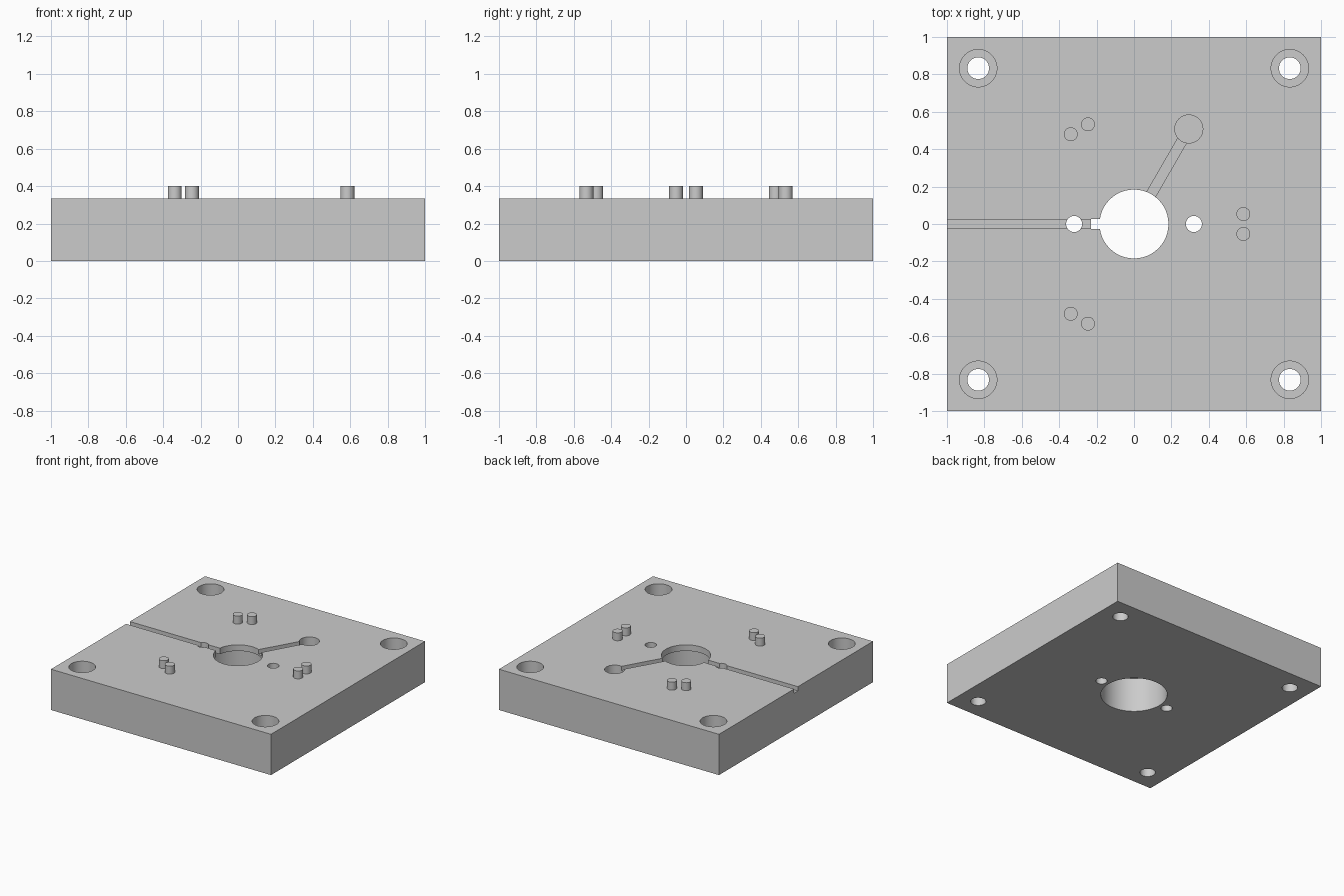
import bpy
from math import radians, cos, sin

TOP = 0.335

cube = bpy.data.objects.get("Cube")
if cube:
    bpy.data.objects.remove(cube, do_unlink=True)

grey = bpy.data.materials.new("machined grey")
grey.use_nodes = True
colour = (0.6, 0.6, 0.6, 1)
grey.diffuse_color = colour
grey.node_tree.nodes["Principled BSDF"].inputs["Base Color"].default_value = colour


def box(name, centre, size, turn=0):
    bpy.ops.mesh.primitive_cube_add(size=1, location=centre, rotation=(0, 0, turn))
    ob = bpy.context.object
    ob.name = name
    ob.scale = size
    return ob


def cylinder(name, x, y, radius, low, high, sides=48):
    bpy.ops.mesh.primitive_cylinder_add(
        vertices=sides, radius=radius, depth=high - low, location=(x, y, (low + high) / 2))
    ob = bpy.context.object
    ob.name = name
    return ob


def smooth(ob):
    bpy.ops.object.select_all(action='DESELECT')
    ob.select_set(True)
    bpy.context.view_layer.objects.active = ob
    bpy.ops.object.shade_smooth_by_angle(angle=radians(30))


# Square base plate
plate = box("base_plate", (0, 0, TOP / 2), (2, 2, TOP))
bpy.ops.object.transform_apply(location=True, rotation=True, scale=True)
plate.data.materials.append(grey)

above, below = TOP + 0.1, -0.1
cutters = []

# Stepped central bore, wider below a thin lip
cutters.append(cylinder("bore_cutter", 0, 0, 0.184, below, above, 96))
cutters.append(cylinder("wide_bore_cutter", 0, 0, 0.25, below, TOP - 0.05, 96))

# Counterbored corner screw holes
for sx in (-1, 1):
    for sy in (-1, 1):
        x, y = sx * 0.833, sy * 0.833
        cutters.append(cylinder("screw_hole_cutter", x, y, 0.058, below, above))
        cutters.append(cylinder("counterbore_cutter", x, y, 0.1, TOP - 0.117, above))

# Small through holes on either side of the bore
for sx in (-1, 1):
    cutters.append(cylinder("side_hole_cutter", sx * 0.32, 0, 0.043, below, above))

# Shallow wire groove to the edge, with a notch through the lip
floor = TOP - 0.035
cutters.append(box("groove_cutter", (-0.6, 0, (floor + above) / 2), (1, 0.05, above - floor)))
cutters.append(box("notch_cutter", (-0.165, 0, TOP), (0.13, 0.051, 0.2)))

# Angled channel leading to a round pocket
a = radians(60)
cutters.append(box("channel_cutter", (0.35 * cos(a), 0.35 * sin(a), (floor + above) / 2),
                   (0.44, 0.053, above - floor), a))
cutters.append(cylinder("pocket_cutter", 0.293, 0.508, 0.075, TOP - 0.1, above))

# Cut every recess in turn
for cutter in cutters:
    cutter.hide_render = True
    bpy.context.view_layer.objects.active = plate
    cut = plate.modifiers.new("cut", 'BOOLEAN')
    cut.operation = 'DIFFERENCE'
    cut.solver = 'EXACT'
    cut.object = cutter
    bpy.ops.object.modifier_apply(modifier=cut.name)
    bpy.data.objects.remove(cutter, do_unlink=True)
smooth(plate)

# Three pairs of locating pins around the bore
for i in range(3):
    for side in (-1, 1):
        angle = radians(120 * i + side * 5.2)
        pin = cylinder("locating_pin", 0.587 * cos(angle), 0.587 * sin(angle),
                       0.037, TOP - 0.01, 0.4, 32)
        pin.data.materials.append(grey)
        smooth(pin)
